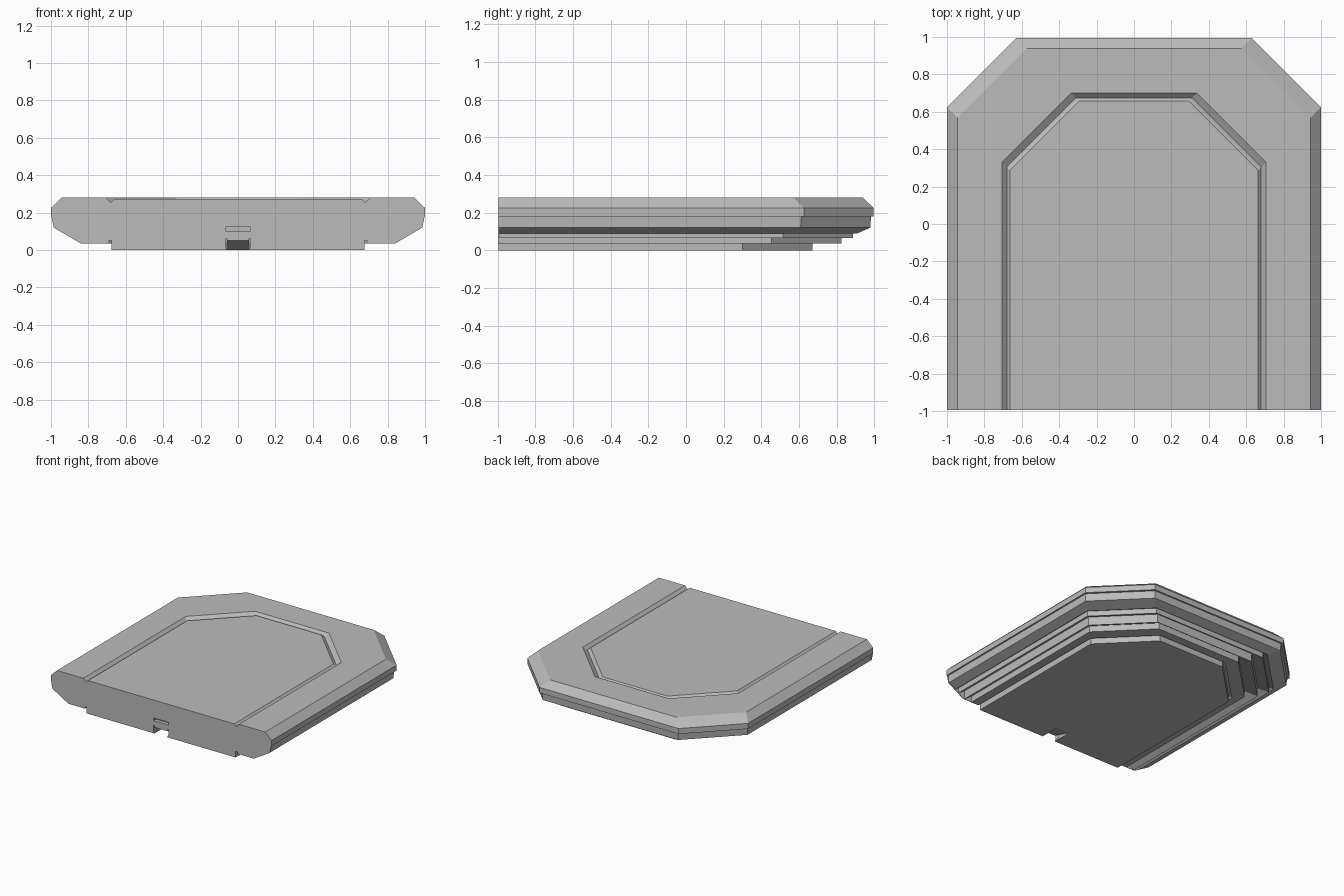
import bpy, bmesh

cube = bpy.data.objects.get("Cube")
if cube:
    bpy.data.objects.remove(cube, do_unlink=True)

FRONT = -0.995
CORNER = 0.37   # size of the cut back corners

grey = bpy.data.materials.new("plain grey")
grey.use_nodes = True
colour = (0.5, 0.5, 0.5, 1)
grey.diffuse_color = colour
grey.node_tree.nodes["Principled BSDF"].inputs["Base Color"].default_value = colour


def finish(name, bm):
    bmesh.ops.recalc_face_normals(bm, faces=bm.faces)
    mesh = bpy.data.meshes.new(name)
    bm.to_mesh(mesh)
    bm.free()
    mesh.materials.append(grey)
    ob = bpy.data.objects.new(name, mesh)
    bpy.context.collection.objects.link(ob)
    return ob


def ring(bm, r, z):
    """Open outline with two cut back corners, at half width r."""
    c = r - CORNER
    half = [(r, FRONT), (r, c - 0.005), (c, r - 0.005)]
    points = [(-x, y) for x, y in half] + half[::-1]
    return [bm.verts.new((x, y, z)) for x, y in points]


def prism(name, points, axis, start, end):
    """Extrude a 2D outline along x or y."""
    bm = bmesh.new()
    place = (lambda a, b, t: (t, a, b)) if axis == "x" else (lambda a, b, t: (a, t, b))
    ends = [[bm.verts.new(place(a, b, t)) for a, b in points] for t in (start, end)]
    for loop in ends:
        bm.faces.new(loop)
    n = len(points)
    for i in range(n):
        j = (i + 1) % n
        bm.faces.new((ends[0][i], ends[0][j], ends[1][j], ends[1][i]))
    return finish(name, bm)


def rect(a0, a1, b0, b1):
    return [(a0, b0), (a1, b0), (a1, b1), (a0, b1)]


# Slab cross-section (half width, height), from the foot to the inset top panel
profile = [
    (0.675, 0.0), (0.675, 0.05), (0.69, 0.05), (0.69, 0.035),   # foot and groove
    (0.76, 0.035), (0.76, 0.085), (0.83, 0.035),                # louvres
    (0.83, 0.105), (0.89, 0.065), (0.89, 0.108), (0.914, 0.09),
    (0.983, 0.12), (0.987, 0.18), (1.0, 0.18),                  # rim
    (1.0, 0.225), (0.943, 0.28),
    (0.705, 0.28), (0.68, 0.255), (0.663, 0.272),               # top groove
]
bm = bmesh.new()
rings = [ring(bm, r, z) for r, z in profile]
for low, high in zip(rings, rings[1:]):
    for i in range(len(low) - 1):
        bm.faces.new((low[i], low[i + 1], high[i + 1], high[i]))
bm.faces.new(rings[0])
bm.faces.new(rings[-1])
bm.faces.new([r[0] for r in rings] + [r[-1] for r in reversed(rings)])
slab = finish("slab", bm)

# Cutters for the front slot, the ramped notch and its two side slits
cutters = [
    prism("slot_cutter", rect(-0.068, 0.068, 0.103, 0.124), "y", -1.1, -0.965),
    prism("notch_cutter", [(-1.1, -0.1), (-0.83, -0.1), (-0.83, 0.002),
                           (FRONT, 0.05), (-1.1, 0.05)], "x", -0.06, 0.06),
]
for side in (-1, 1):
    cutters.append(prism("slit_cutter", rect(side * 0.058, side * 0.068, 0.012, 0.063),
                         "y", -1.1, -0.96))
for cutter in cutters:
    cutter.hide_render = True
    cutter.hide_set(True)
    mod = slab.modifiers.new(cutter.name, "BOOLEAN")
    mod.operation = "DIFFERENCE"
    mod.solver = "EXACT"
    mod.object = cutter

# Apply the cuts and drop the cutters
bpy.context.view_layer.update()
cut = bpy.data.meshes.new_from_object(slab.evaluated_get(bpy.context.evaluated_depsgraph_get()))
slab.modifiers.clear()
slab.data = cut
for cutter in cutters:
    bpy.data.objects.remove(cutter, do_unlink=True)

# Thin end plates closing the louvres and rim step at the front
plate = [(0.7, 0.035), (0.84, 0.035), (0.985, 0.12), (1.0, 0.19), (0.9, 0.19), (0.7, 0.1)]
for name, side in (("right_end_plate", -1), ("left_end_plate", 1)):
    prism(name, [(side * x, z) for x, z in plate], "y", FRONT, FRONT + 0.004)
